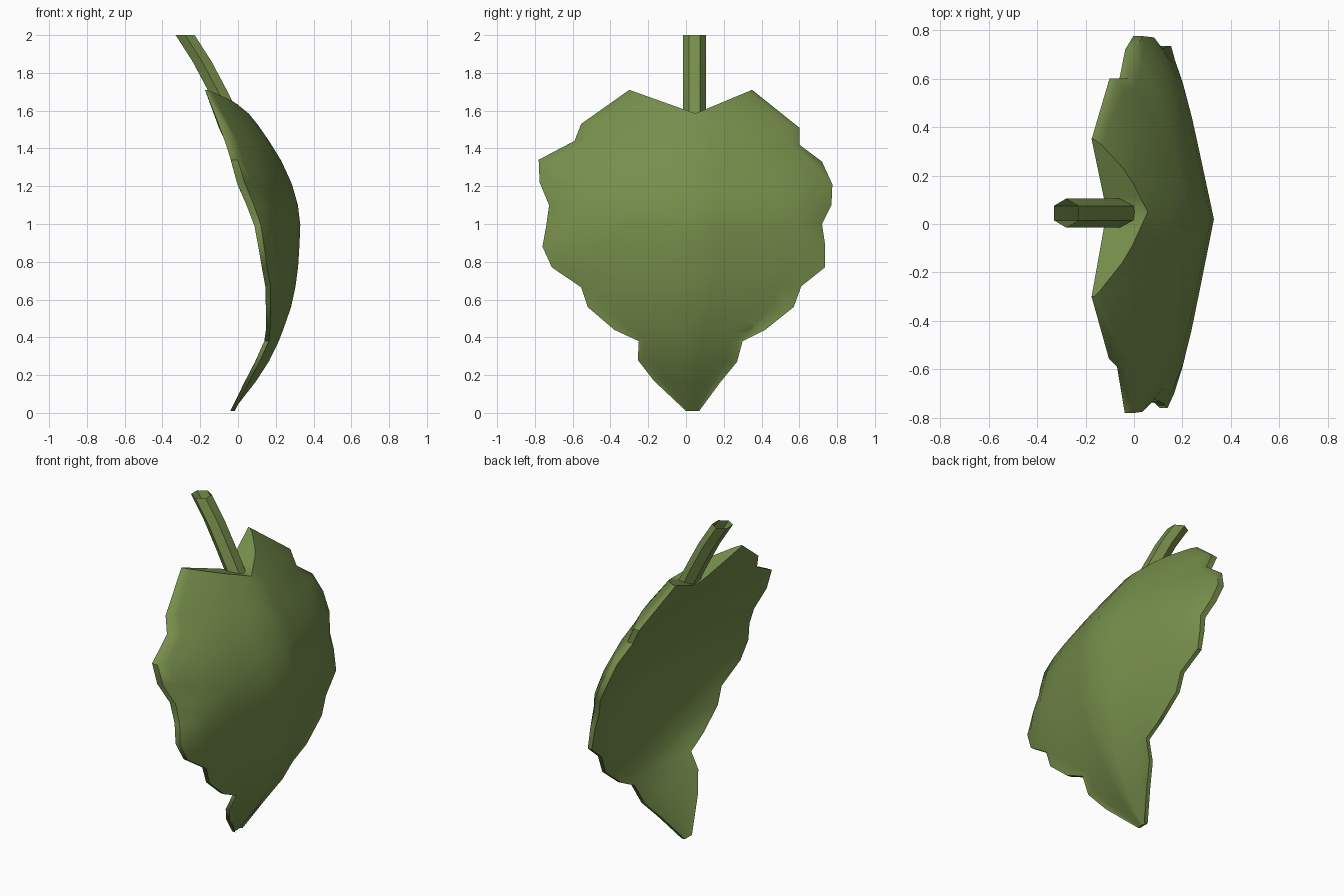
import bpy, bmesh, math

if "Cube" in bpy.data.objects:
    bpy.data.objects.remove(bpy.data.objects["Cube"])

green = bpy.data.materials.new("leaf green")
green.diffuse_color = (0.18, 0.27, 0.07, 1)
green.use_nodes = True
green.node_tree.nodes["Principled BSDF"].inputs["Base Color"].default_value = green.diffuse_color

# Serrated outline (y, z), from the top lobes down to the tip
RIGHT = [(.35, 1.71), (.60, 1.51), (.60, 1.42), (.72, 1.33), (.775, 1.21), (.77, 1.10),
         (.72, 1.0), (.735, .9), (.735, .77), (.61, .67), (.57, .56), (.42, .44),
         (.30, .38), (.27, .27), (.18, .16), (.07, .01)]
LEFT = [(-.30, 1.71), (-.555, 1.53), (-.59, 1.44), (-.78, 1.34), (-.775, 1.22), (-.725, 1.10),
        (-.74, .99), (-.76, .88), (-.71, .77), (-.555, .665), (-.52, .56), (-.38, .44),
        (-.25, .38), (-.255, .28), (-.17, .17), (0, .01)]
# Side curves (z, x): domed front along the midrib, and the flatter back
RIB = [(0, -.035), (.1, .045), (.2, .12), (.3, .18), (.4, .225), (.6, .295), (.8, .322), (1, .33),
       (1.1, .317), (1.2, .29), (1.3, .25), (1.4, .19), (1.5, .125), (1.58, .06),
       (1.65, .01), (1.71, -.09)]
BACK = [(0, -.045), (.1, .0), (.2, .055), (.3, .105), (.4, .148), (.5, .148), (.7, .145), (.8, .118),
        (.9, .105), (1, .085), (1.1, .045), (1.2, .0), (1.3, -.03), (1.4, -.05), (1.5, -.1),
        (1.58, -.11), (1.71, -.175)]
# Depth of the hollow in the back (z, depth), and how gradually the front rolls to the rim
HOLLOW = [(.05, 0), (.3, .035), (.55, .09), (1.0, .1), (1.3, .08), (1.55, .02), (1.6, 0)]
ROLL = [(.3, 12), (.9, 12), (1.25, 5), (1.7, 4)]


def interp(table, v):
    if v <= table[0][0]:
        return table[0][1]
    for (a, p), (b, q) in zip(table, table[1:]):
        if v <= b:
            return p + (q - p) * (v - a) / (b - a)
    return table[-1][1]


def finish(bm, name, angle):
    bmesh.ops.recalc_face_normals(bm, faces=bm.faces)
    me = bpy.data.meshes.new(name)
    bm.to_mesh(me)
    bm.free()
    me.materials.append(green)
    ob = bpy.data.objects.new(name, me)
    bpy.context.collection.objects.link(ob)
    bpy.ops.object.select_all(action='DESELECT')
    ob.select_set(True)
    bpy.context.view_layer.objects.active = ob
    bpy.ops.object.shade_smooth_by_angle(angle=math.radians(angle))
    return ob


# Leaf blade: rows from left edge through midrib to right edge, front and back sheets
STEPS = [0, .2, .4, .6, .78, .92, 1]
bm = bmesh.new()
sheets = ([], [])
for (ly, lz), (ry, rz) in zip(LEFT, RIGHT):
    mz = min((lz + rz) / 2, 1.585)
    my = .02 if mz < 1.5 else .05
    if mz < .1:
        my = .035
    pts = [(ly, lz, s) for s in reversed(STEPS)] + [(ry, rz, s) for s in STEPS[1:]]
    front, rear = [], []
    for ey, ez, s in pts:
        y, z = my + (ey - my) * s, mz + (ez - mz) * s
        xb = interp(BACK, z)
        xf = max(interp(RIB, z) - (.215 if y > my else .2) * abs(y - my), xb + .01)
        if lz < 1.7:                    # front rolls back to a thin rim
            xf += (xb + .025 - xf) * .85 * s ** interp(ROLL, z)
        elif s == 1:
            xf = xb + .01
        front.append(bm.verts.new((xf, y, z)))
        rear.append(bm.verts.new((xb + interp(HOLLOW, z) * (1 - s * s), y, z)))
    sheets[0].append(front)
    sheets[1].append(rear)
nr, nc = len(RIGHT), 2 * len(STEPS) - 1
for s in sheets:
    for i in range(nr - 1):
        for j in range(nc - 1):
            bm.faces.new((s[i][j], s[i][j + 1], s[i + 1][j + 1], s[i + 1][j]))
# Rim joining the two sheets
loop = ([(0, j) for j in range(nc)] + [(i, nc - 1) for i in range(1, nr)]
        + [(nr - 1, j) for j in range(nc - 2, -1, -1)] + [(i, 0) for i in range(nr - 2, 0, -1)])
f, b = sheets
for (i, j), (k, l) in zip(loop, loop[1:] + loop[:1]):
    bm.faces.new((f[i][j], f[k][l], b[k][l], b[i][j]))
finish(bm, "leaf_blade", 50)

# Stem: six-sided curved open tube cut level at the top
bm = bmesh.new()
rings = []
for x, z in [(-.045, 1.58), (-.105, 1.70), (-.19, 1.86), (-.28, 2.0)]:
    rings.append([bm.verts.new((x + .058 * math.sin(k * math.pi / 3),
                                .045 + .06 * math.cos(k * math.pi / 3), z)) for k in range(6)])
for a, c in zip(rings, rings[1:]):
    for k in range(6):
        n = (k + 1) % 6
        bm.faces.new((a[k], a[n], c[n], c[k]))
finish(bm, "stem", 25)
